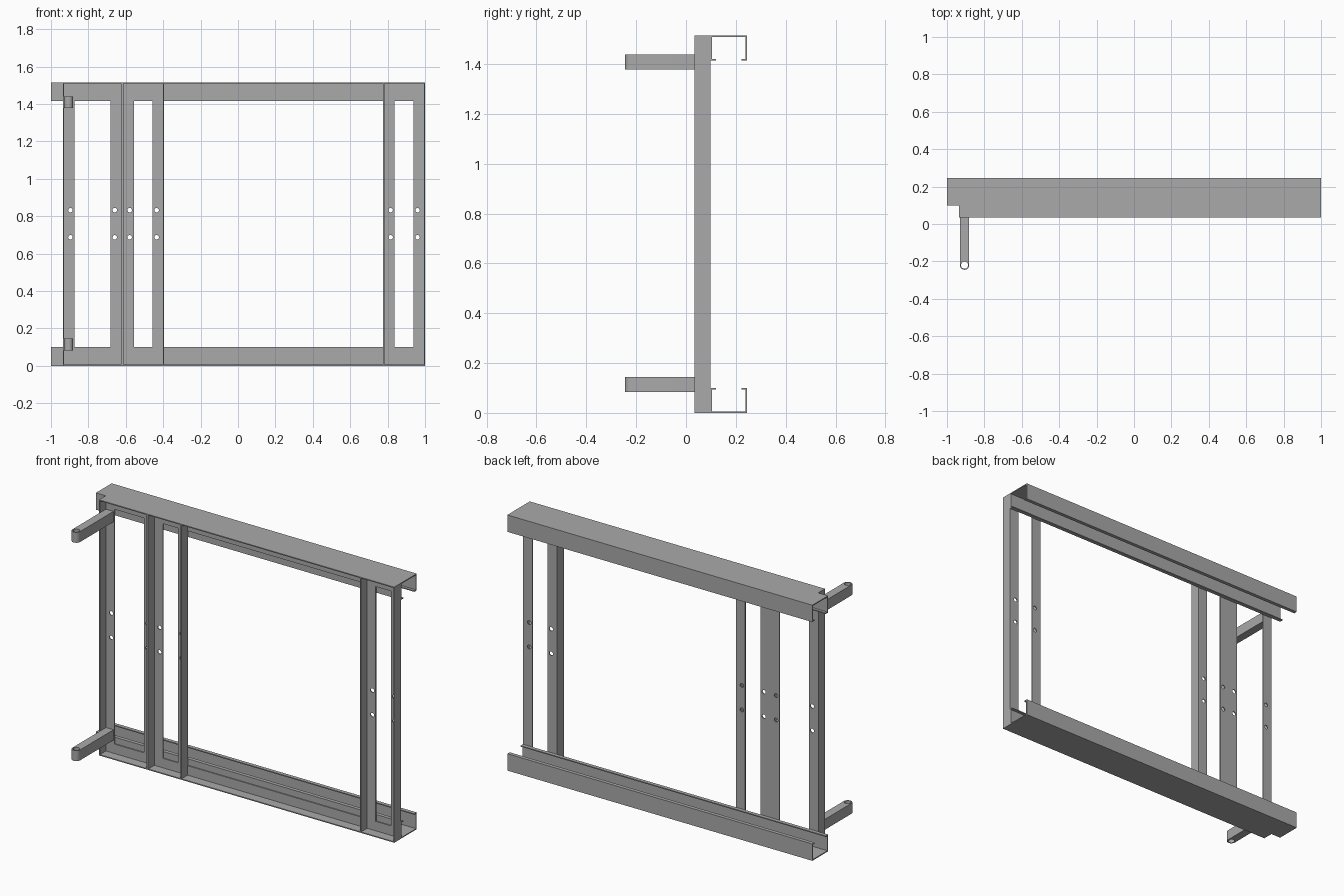
import bpy, bmesh, math
from mathutils import Vector

cube = bpy.data.objects.get("Cube")
if cube:
    bpy.data.objects.remove(cube, do_unlink=True)

steel = bpy.data.materials.new("grey steel")
steel.use_nodes = True
GREY = (0.4, 0.4, 0.4, 1)
steel.diffuse_color = GREY
steel.node_tree.nodes["Principled BSDF"].inputs["Base Color"].default_value = GREY

H = 1.515              # overall height
FRONT, BACK = 0.035, 0.098   # depth range of the angle-iron frame
T = 0.006              # sheet thickness
LEG = 0.062            # angle-iron flange width


def extrude(name, outline, start, end, axis):
    """Extrude a closed 2D outline along x (outline is y,z) or z (outline is x,y)."""
    place = (lambda p, w: (w, *p)) if axis == "x" else (lambda p, w: (*p, w))
    bm = bmesh.new()
    face = bm.faces.new([bm.verts.new(place(p, start)) for p in outline])
    new = bmesh.ops.extrude_face_region(bm, geom=[face])["geom"]
    shift = Vector(place((0, 0), end - start))
    bmesh.ops.translate(bm, vec=shift, verts=[g for g in new if isinstance(g, bmesh.types.BMVert)])
    bmesh.ops.recalc_face_normals(bm, faces=bm.faces)
    mesh = bpy.data.meshes.new(name)
    bm.to_mesh(mesh)
    bm.free()
    mesh.materials.append(steel)
    obj = bpy.data.objects.new(name, mesh)
    bpy.context.collection.objects.link(obj)
    return obj


def circle(cx, cy, r, n=24):
    return [(cx + r * math.cos(2 * math.pi * i / n), cy + r * math.sin(2 * math.pi * i / n))
            for i in range(n)]


def cut(obj, cutter):
    """Drill the cutter out of the object, then discard it."""
    cutter.hide_render = True
    mod = obj.modifiers.new("hole", "BOOLEAN")
    mod.operation = "DIFFERENCE"
    mod.solver = "EXACT"
    mod.object = cutter
    bpy.context.view_layer.objects.active = obj
    bpy.ops.object.modifier_apply(modifier=mod.name)
    bpy.data.objects.remove(cutter, do_unlink=True)


def smooth(obj):
    bpy.ops.object.select_all(action="DESELECT")
    obj.select_set(True)
    bpy.context.view_layer.objects.active = obj
    bpy.ops.object.shade_smooth_by_angle(angle=math.radians(30))


def angle_iron(u, d, depth_first):
    """L outline: wall at u reaching forward, back flange of width LEG towards d."""
    pts = [(u, FRONT), (u, BACK), (u + d * LEG, BACK), (u + d * LEG, BACK - T),
           (u + d * T, BACK - T), (u + d * T, FRONT)]
    return [(b, a) for a, b in pts] if depth_first else pts


# Lipped channels along the top and bottom
Y0, Y1, DEEP, LIP = BACK, 0.245, 0.1, 0.022
for name, base, s in (("bottom_channel", 0, 1), ("top_channel", H, -1)):
    half = [(Y0, 0), (Y0, DEEP), (Y0 + LIP, DEEP), (Y0 + LIP, DEEP - T),
            (Y0 + T, DEEP - T), (Y0 + T, T)]
    other = [(Y0 + Y1 - y, z) for y, z in reversed(half)]
    extrude(name, [(y, base + s * z) for y, z in half + other], -1, 1, "x")

# Angle-iron rails along the front of the channels
extrude("bottom_rail", angle_iron(0, 1, True), -0.936, 1, "x")
extrude("top_rail", angle_iron(H, -1, True), -0.936, 1, "x")

# Upright angle-iron posts, each with two bolt holes
posts = (("outer_right_post", -0.936, 1), ("middle_right_post", -0.619, -1),
         ("inner_right_post", -0.619, 1), ("opening_right_post", -0.395, -1),
         ("opening_left_post", 0.776, 1), ("outer_left_post", 1, -1))
for name, x, d in posts:
    post = extrude(name, angle_iron(x, d, False), 0, H, "z")
    for z in (0.687, 0.832):
        # drill lies along y: build along z, then turn it
        drill = extrude("drill", circle(0, 0, 0.012, 16), -0.03, 0.03, "z")
        drill.rotation_euler.x = math.pi / 2
        drill.location = (x + d * 0.04, BACK, z)
        cut(post, drill)

# Hinge arms with a rounded, drilled eye at the tip
AX, AY, R = -0.906, -0.22, 0.025
tip = [(AX + R * math.cos(a), AY + R * math.sin(a))
       for a in (math.pi * (1 + i / 12) for i in range(13))]
for name, z in (("lower_hinge_arm", 0.083), ("upper_hinge_arm", 1.377)):
    arm = extrude(name, tip + [(AX + R, BACK - T), (AX - R, BACK - T)], z, z + LEG, "z")
    cut(arm, extrude("eye_drill", circle(AX, AY, 0.019), z - 0.1, z + 0.2, "z"))
    smooth(arm)
